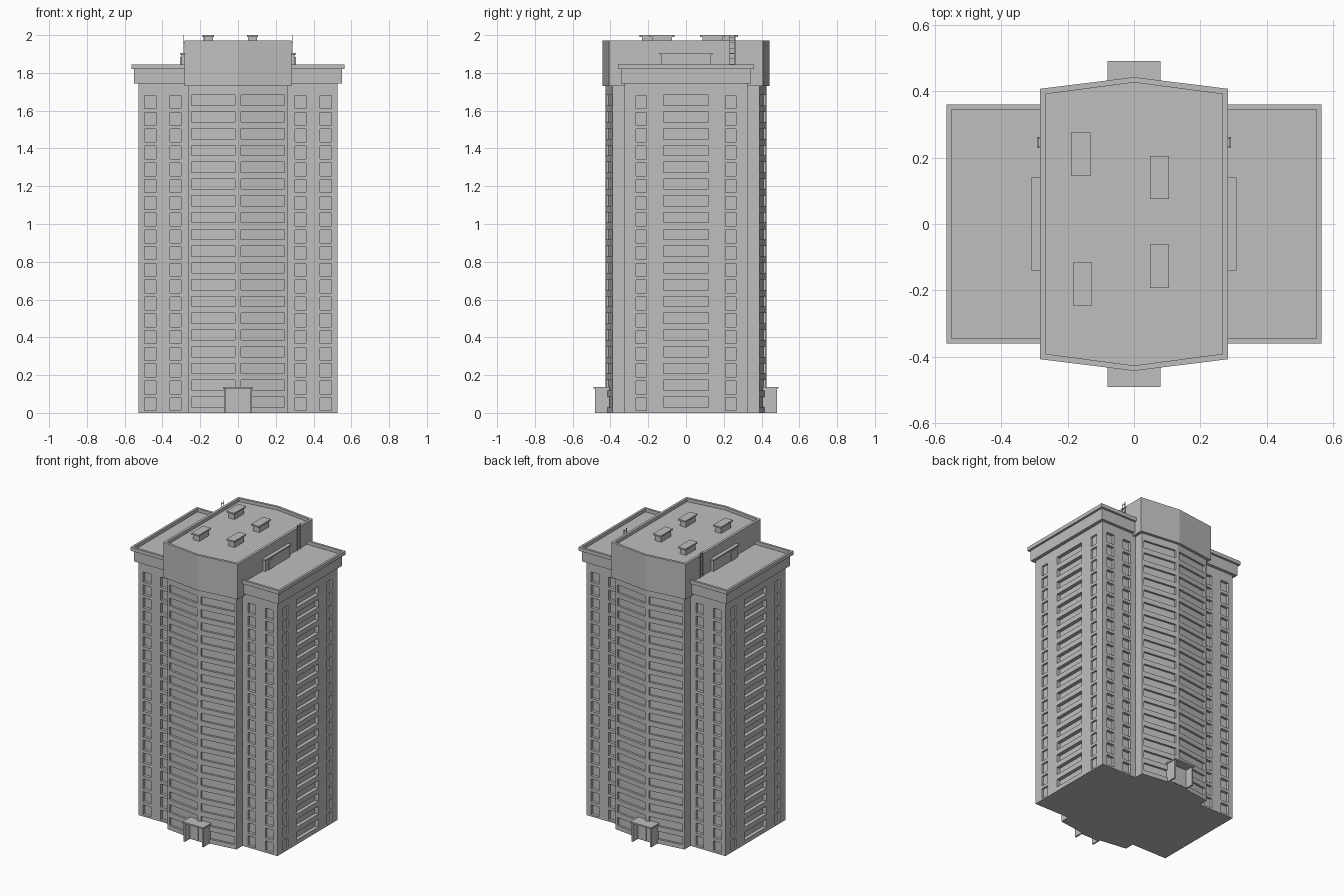
import bpy, bmesh
from mathutils import Vector

cube = bpy.data.objects.get("Cube")
if cube:
    bpy.data.objects.remove(cube)

concrete = bpy.data.materials.new("concrete_grey")
concrete.use_nodes = True
grey = (0.52, 0.52, 0.52, 1)
concrete.diffuse_color = grey
concrete.node_tree.nodes["Principled BSDF"].inputs["Base Color"].default_value = grey


def finish(name, bm):
    mesh = bpy.data.meshes.new(name)
    bm.to_mesh(mesh)
    bm.free()
    mesh.materials.append(concrete)
    obj = bpy.data.objects.new(name, mesh)
    bpy.context.collection.objects.link(obj)
    return obj


def add_box(bm, x0, x1, y0, y1, z0, z1):
    made = bmesh.ops.create_cube(bm, size=1)["verts"]
    for v in made:
        v.co = Vector((x1 if v.co.x > 0 else x0, y1 if v.co.y > 0 else y0, z1 if v.co.z > 0 else z0))


def loft(name, rings):
    """Join stacked outlines, capping both ends."""
    bm = bmesh.new()
    loops = [[bm.verts.new((x, y, z)) for x, y in pts] for pts, z in rings]
    for a, b in zip(loops, loops[1:]):
        for i in range(len(a)):
            j = (i + 1) % len(a)
            bm.faces.new((a[i], a[j], b[j], b[i]))
    bm.faces.new(loops[0][::-1])
    bm.faces.new(loops[-1])
    return finish(name, bm)


FLOORS, STEP, WALL_TOP = 19, 0.0888, 1.75


def wall(bm, p0, p1, columns):
    """Wall with columns of recessed windows: (start, end, sill, height, depth)."""
    p0, p1 = Vector((*p0, 0)), Vector((*p1, 0))
    along = (p1 - p0).normalized()
    inward = Vector((-along.y, along.x, 0))

    def quad(*corners):
        bm.faces.new([bm.verts.new(p0 + along * s + inward * d + Vector((0, 0, z)))
                      for s, d, z in corners])

    def panel(a, b, lo, hi, d=0):
        quad((a, d, lo), (b, d, lo), (b, d, hi), (a, d, hi))

    at = 0
    for a, b, sill, height, d in columns:
        panel(at, a, 0, WALL_TOP)
        z = 0
        for floor in range(FLOORS):
            lo = sill + floor * STEP
            hi = lo + height
            panel(a, b, z, lo)
            panel(a, b, lo, hi, d)
            quad((a, 0, lo), (b, 0, lo), (b, d, lo), (a, d, lo))
            quad((a, d, hi), (b, d, hi), (b, 0, hi), (a, 0, hi))
            quad((a, 0, lo), (a, d, lo), (a, d, hi), (a, 0, hi))
            quad((b, d, lo), (b, 0, lo), (b, 0, hi), (b, d, hi))
            z = hi
        panel(a, b, z, WALL_TOP)
        at = b
    panel(at, (p1 - p0).length, 0, WALL_TOP)


# Tower body: half of the footprint, turned about the centre for the other half
W, D, C = 0.527, 0.325, 0.262
half = [(-W, -D), (-C, -D), (-C, -0.39), (0, -0.425), (C, -0.39), (C, -D), (W, -D)]
outline = half + [(-x, -y) for x, y in half]


def mirrored(columns, length):
    return [(length - b, length - a, *rest) for a, b, *rest in reversed(columns)]


wing = [(0.033, 0.092, 0.012, 0.069, 0.02), (0.166, 0.225, 0.012, 0.069, 0.02)]
strip = [(0.015, 0.249, 0.03, 0.054, 0.014)]
side = [(0.06, 0.115, 0.012, 0.069, 0.012), (0.205, 0.445, 0.03, 0.054, 0.025),
        (0.535, 0.59, 0.012, 0.069, 0.012)]
edges = [wing, [], strip, strip, [], mirrored(wing, W - C), side]
bm = bmesh.new()
for i, p in enumerate(outline):
    wall(bm, p, outline[(i + 1) % len(outline)], edges[i % 7])
bm.faces.new([bm.verts.new((x, y, 0)) for x, y in reversed(outline)])
bm.faces.new([bm.verts.new((x, y, WALL_TOP)) for x, y in outline])
bmesh.ops.remove_doubles(bm, verts=bm.verts, dist=0.00001)
finish("tower_body", bm)


# Wing cornice with a shallow roof tray
def rect(x, y):
    return [(-x, -y), (x, -y), (x, y), (-x, y)]


loft("wing_cornice", [(rect(0.55, 0.345), 1.745), (rect(0.55, 0.345), 1.82),
                      (rect(0.565, 0.36), 1.82), (rect(0.565, 0.36), 1.845),
                      (rect(0.549, 0.344), 1.845), (rect(0.549, 0.344), 1.822)])


# Raised central block with parapet
def hexagon(x, y, peak):
    return [(-x, -y), (0, -peak), (x, -y), (x, y), (0, peak), (-x, y)]


outer, inner = hexagon(0.283, 0.407, 0.442), hexagon(0.266, 0.391, 0.426)
loft("central_roof_block", [(outer, 1.73), (outer, 1.972), (inner, 1.972), (inner, 1.95)])

# Roof vents with caps
for n, (x, y) in enumerate([(-0.16, 0.21), (0.077, 0.14), (-0.155, -0.18), (0.077, -0.127)]):
    bm = bmesh.new()
    add_box(bm, x - 0.023, x + 0.023, y - 0.052, y + 0.052, 1.945, 1.99)
    add_box(bm, x - 0.029, x + 0.029, y - 0.065, y + 0.065, 1.99, 2.0)
    finish(f"roof_vent_{n + 1}", bm)


def span(bm, s, x0, x1, *rest):
    add_box(bm, min(s * x0, s * x1), max(s * x0, s * x1), *rest)


for s, label in ((1, "left"), (-1, "right")):
    # Roof access hut
    bm = bmesh.new()
    span(bm, s, 0.27, 0.303, -0.132, 0.132, 1.815, 1.897)
    span(bm, s, 0.27, 0.308, -0.14, 0.14, 1.897, 1.906)
    span(bm, s, 0.302, 0.307, -0.1, -0.055, 1.822, 1.885)
    finish(f"{label}_access_hut", bm)
    # Roof ladder
    bm = bmesh.new()
    for y in (0.232, 0.26):
        span(bm, s, 0.288, 0.292, y - 0.002, y + 0.002, 1.822, 2.0)
    for rung in range(6):
        z = 1.845 + rung * 0.028
        span(bm, s, 0.288, 0.291, 0.232, 0.26, z, z + 0.003)
    for z in (1.87, 1.96):
        for y in (0.232, 0.26):
            span(bm, s, 0.28, 0.29, y - 0.002, y + 0.002, z, z + 0.004)
    finish(f"{label}_roof_ladder", bm)

# Entrance porches, front and back
for s, label in ((-1, "front"), (1, "back")):
    bm = bmesh.new()

    def slab(x0, x1, y0, y1, z0, z1):
        add_box(bm, x0, x1, min(s * y0, s * y1), max(s * y0, s * y1), z0, z1)

    slab(-0.08, 0.08, 0.405, 0.491, 0.128, 0.138)
    for x in (-0.07, 0.07):
        slab(x - 0.005, x + 0.005, 0.405, 0.483, 0, 0.128)
    slab(-0.065, 0.065, 0.41, 0.428, 0, 0.128)
    for x in (-0.021, 0.021):
        slab(x - 0.019, x + 0.019, 0.426, 0.431, 0.002, 0.1)
    finish(f"{label}_porch", bm)
